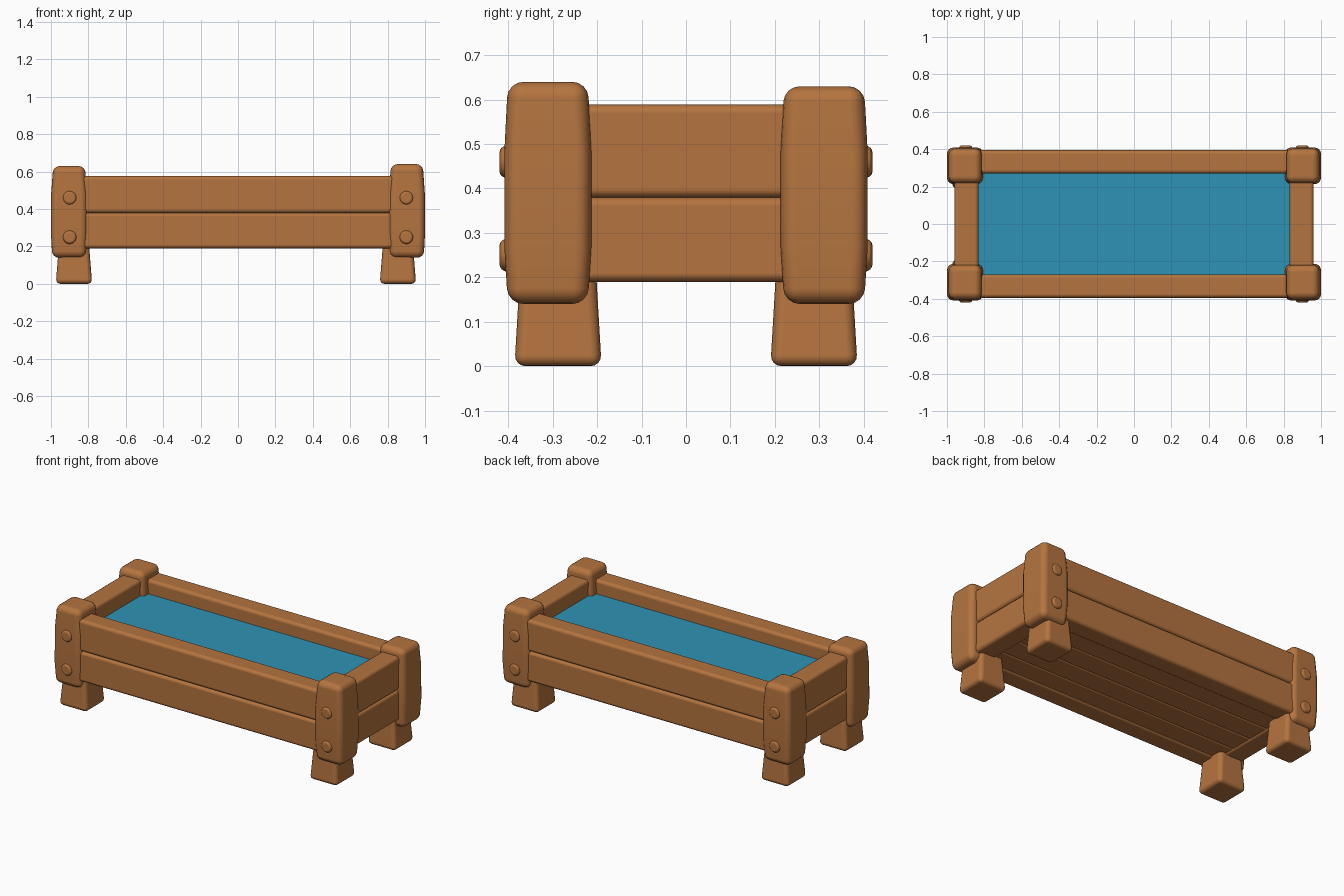
import bpy
import bmesh
from mathutils import Matrix

cube = bpy.data.objects.get("Cube")
if cube:
    bpy.data.objects.remove(cube, do_unlink=True)


def material(name, color):
    mat = bpy.data.materials.new(name)
    mat.use_nodes = True
    mat.diffuse_color = color
    mat.node_tree.nodes["Principled BSDF"].inputs["Base Color"].default_value = color
    return mat


wood = material("warm wood", (0.46, 0.175, 0.05, 1))
water_blue = material("water blue", (0.027, 0.29, 0.46, 1))


def finish(name, bm, location, mat, bevel):
    """Turn a bmesh into a smooth object with rounded edges."""
    bmesh.ops.recalc_face_normals(bm, faces=bm.faces)
    mesh = bpy.data.meshes.new(name)
    bm.to_mesh(mesh)
    bm.free()
    mesh.materials.append(mat)
    mesh.shade_smooth()
    obj = bpy.data.objects.new(name, mesh)
    obj.location = location
    bpy.context.collection.objects.link(obj)
    if bevel:
        mod = obj.modifiers.new("rounded edges", "BEVEL")
        mod.width = bevel
        mod.segments = 4
        mod.limit_method = "ANGLE"
        mod.harden_normals = True
    return obj


def block(name, location, rings, mat=wood, bevel=0.03):
    """Loft rectangles given as (height, half width, half depth)."""
    bm = bmesh.new()
    loops = []
    for z, hx, hy in rings:
        corners = ((-hx, -hy), (hx, -hy), (hx, hy), (-hx, hy))
        loops.append([bm.verts.new((x, y, z)) for x, y in corners])
    bm.faces.new(loops[0])
    bm.faces.new(loops[-1])
    for low, high in zip(loops, loops[1:]):
        for i in range(4):
            j = (i + 1) % 4
            bm.faces.new((low[i], low[j], high[j], high[i]))
    return finish(name, bm, location, mat, bevel)


def box(name, center, size, mat=wood, bevel=0.02):
    hx, hy, hz = (s / 2 for s in size)
    return block(name, center, [(-hz, hx, hy), (hz, hx, hy)], mat, bevel)


def bolt(name, location, side):
    """Domed peg head pointing along y."""
    bm = bmesh.new()
    bmesh.ops.create_cone(bm, cap_ends=True, segments=16, radius1=0.048,
                          radius2=0.03, depth=0.035,
                          matrix=Matrix.Rotation(side * -1.5708, 4, "X"))
    finish(name, bm, location, wood, 0.008)


# Corner posts, feet and peg heads
for sx, xname in ((-1, "right"), (1, "left")):
    for sy, yname in ((-1, "front"), (1, "back")):
        tag = f"{yname}_{xname}"
        top = 0.64 if sx > 0 and sy < 0 else 0.63
        block(f"{tag}_post", (sx * 0.903, sy * 0.311, 0),
              [(0.14, 0.09, 0.09), (0.27, 0.097, 0.098),
               (0.48, 0.096, 0.098), (top, 0.085, 0.09)], bevel=0.035)
        block(f"{tag}_foot", (sx * 0.866 - 0.011, sy * 0.288, 0),
              [(0.0, 0.097, 0.098), (0.24, 0.078, 0.084)], bevel=0.025)
        for z, level in ((0.25, "lower"), (0.46, "upper")):
            bolt(f"{tag}_{level}_peg", (sx * 0.9, sy * 0.402, z), sy)

# Stacked side and end planks
for z, height, level in ((0.285, 0.19, "lower"), (0.478, 0.197, "upper")):
    for s, yname, xname in ((-1, "front", "right"), (1, "back", "left")):
        box(f"{yname}_{level}_plank", (0, s * 0.332, z), (1.72, 0.125, height))
        lift = 0.006 if level == "upper" else 0
        box(f"{xname}_{level}_end_plank", (s * 0.896, 0, z + lift),
            (0.13, 0.52, height + 2 * lift))

# Floor boards
for i in range(4):
    box(f"floor_board_{i + 1}", (0, -0.2175 + i * 0.145, 0.225),
        (1.7, 0.145, 0.05), bevel=0.01)

# Water surface
box("water", (0, 0, 0.475), (1.69, 0.56, 0.03), water_blue, 0)
for obj in bpy.data.objects:
    if obj.name == "water":
        obj.data.shade_flat()
